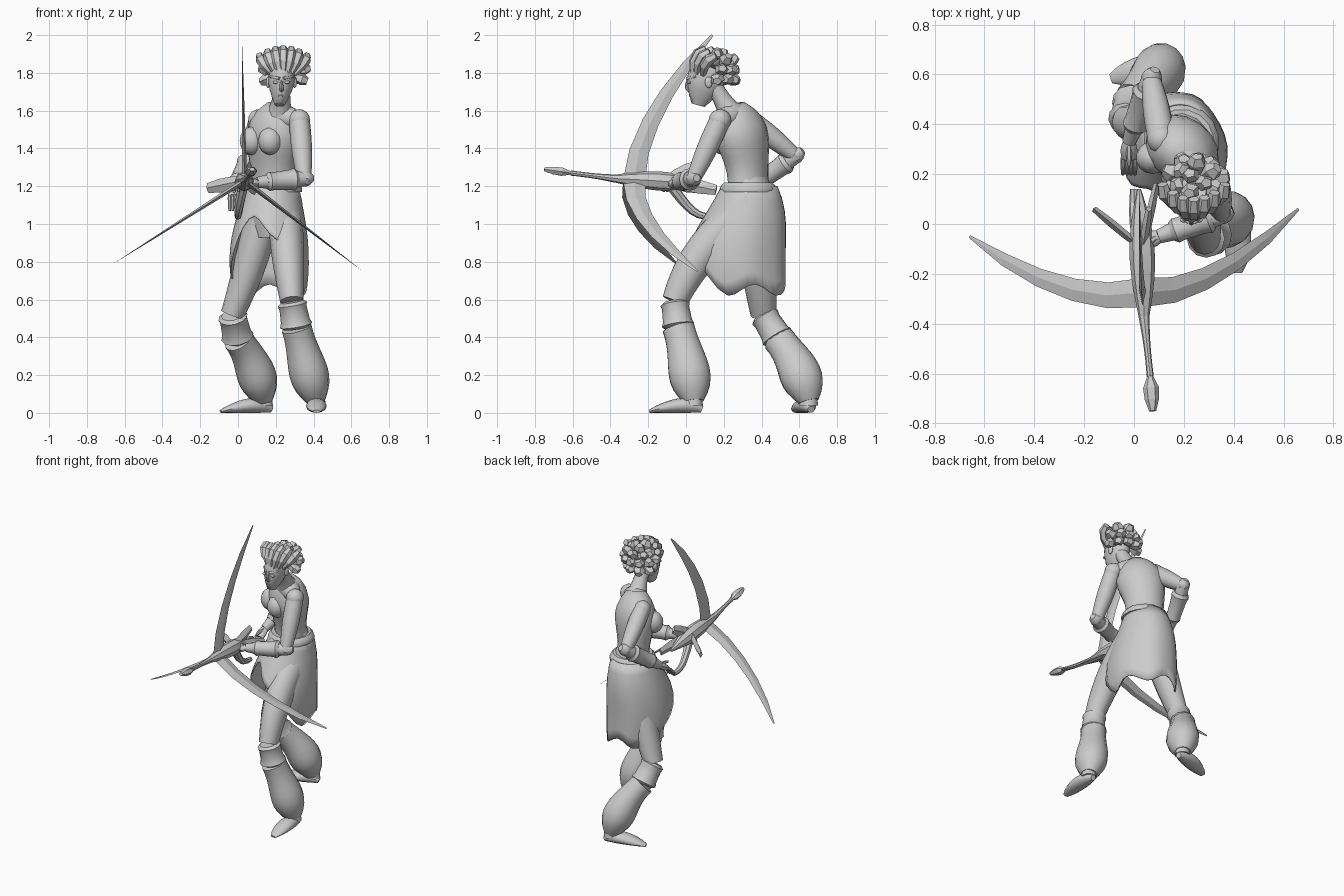
import bpy, math
from mathutils import Vector

cube = bpy.data.objects.get("Cube")
if cube:
    bpy.data.objects.remove(cube, do_unlink=True)

grey = bpy.data.materials.new("light grey")
grey.use_nodes = True
grey.diffuse_color = (.6, .6, .6, 1)
grey.node_tree.nodes["Principled BSDF"].inputs["Base Color"].default_value = grey.diffuse_color

UP, FRONT = Vector((0, 0, 1)), Vector((0, -1, 0))


def build(name, verts, faces, smooth):
    data = bpy.data.meshes.new(name)
    data.from_pydata(verts, [], faces)
    data.materials.append(grey)
    part = bpy.data.objects.new(name, data)
    bpy.context.collection.objects.link(part)
    if smooth:
        bpy.ops.object.select_all(action='DESELECT')
        part.select_set(True)
        bpy.context.view_layer.objects.active = part
        bpy.ops.object.shade_smooth_by_angle(angle=math.radians(smooth))
    return part


def loft(name, rings, sides=12, ref=None, smooth=40):
    """Skin ellipses given as (centre, half width, half depth)."""
    centres = [ring[0] for ring in rings]
    whole = (centres[-1] - centres[0]).normalized()
    if ref is None:
        ref = UP if abs(whole.z) < .7 else FRONT
    last = len(rings) - 1
    verts, faces = [], []
    for i, (centre, width, depth) in enumerate(rings):
        along = (centres[min(i + 1, last)] - centres[max(i - 1, 0)]).normalized()
        side = ref.cross(along).normalized()
        over = along.cross(side)
        for k in range(sides):
            angle = math.tau * k / sides
            verts.append(centre + side * math.cos(angle) * width + over * math.sin(angle) * depth)
    for i in range(last):
        for k in range(sides):
            a, b = i * sides + k, i * sides + (k + 1) % sides
            faces.append((a, b, b + sides, a + sides))
    faces += [tuple(reversed(range(sides))), tuple(range(last * sides, len(verts)))]
    return build(name, verts, faces, smooth)


def bend(points, t):
    """Point on the curve steered by the given points."""
    while len(points) > 1:
        points = [a.lerp(b, t) for a, b in zip(points, points[1:])]
    return points[0]


def tube(name, points, start, end, bulge=0, peak=1, flat=1, steps=7, **options):
    """Curved limb whose radius runs from start to end with a swelling between."""
    points = [Vector(p) for p in points]
    rings = []
    for i in range(steps + 1):
        t = i / steps
        radius = start + (end - start) * t + bulge * math.sin(math.pi * t ** peak)
        rings.append((bend(points, t), radius, radius * flat))
    return loft(name, rings, **options)


def cuff(name, a, b, start, end):
    """Band with a slightly flared rim at each end."""
    a, b = Vector(a), Vector(b)
    rings = []
    for t, swell in ((0, .85), (.1, 1.1), (.25, 1), (.75, 1), (.9, 1.1), (1, .85)):
        radius = (start + (end - start) * t) * swell
        rings.append((a.lerp(b, t), radius, radius))
    loft(name, rings, smooth=30)


def ball(name, centre, size):
    bpy.ops.mesh.primitive_uv_sphere_add(segments=14, ring_count=8, location=centre)
    part = bpy.context.object
    part.name, part.scale = name, size
    part.data.materials.append(grey)
    bpy.ops.object.shade_smooth()


# Torso, with the chest turned to the front right
CHEST, ACROSS = Vector((-.57, -.82, 0)), Vector((.82, -.57, 0))
WAIST = Vector((.19, .33, 1.2))
SHOULDERS = Vector((.21, .26, 1.55))
tube("hips", [(.2, .34, .93), (.2, .34, 1.1), WAIST + UP * .04], .13, .11, bulge=.03, flat=.9, ref=CHEST)
tube("torso", [WAIST - UP * .02, (.17, .33, 1.4), (.22, .25, 1.62)], .125, .075,
     bulge=.065, peak=1.9, flat=.82, steps=9, sides=16, ref=CHEST, smooth=60)
tube("shoulder_yoke", [SHOULDERS + ACROSS * .12, SHOULDERS + UP * .04, SHOULDERS - ACROSS * .12], .045, .045, bulge=.03)
tube("belt", [WAIST - UP * .03, WAIST + UP * .02], .15, .13, bulge=.01, steps=3, sides=16, ref=CHEST)
tube("neck", [(.22, .25, 1.56), (.23, .2, 1.65), (.235, .14, 1.74)], .08, .045, bulge=-.012, ref=CHEST)

# Head
tube("head", [(.22, .065, 1.63), (.23, .1, 1.76), (.24, .14, 1.88)], .026, .05,
     bulge=.032, flat=1.4, sides=16, ref=FRONT, smooth=60)
tube("nose", [(.23, .015, 1.77), (.23, -.01, 1.72), (.23, .02, 1.71)], .007, .013, sides=8)
tube("lips", [(.2, .04, 1.68), (.225, .01, 1.68), (.25, .04, 1.68)], .003, .003, bulge=.007, sides=8)

# Paired features
for sign, side in ((1, "left"), (-1, "right")):
    ball(side + "_breast", WAIST + UP * .24 + CHEST * .12 + ACROSS * .06 * sign, (.065, .065, .075))
    ball(side + "_eye", (.23 + sign * .03, .016, 1.75), (.016, .01, .008))
    ball(side + "_ear", (.23 + sign * .07, .12, 1.75), (.012, .02, .03))
    tube(side + "_brow", [(.23 + sign * .01, .006, 1.77), (.23 + sign * .06, .05, 1.78)], .009, .005, steps=2)

# Knotted hair: blunt faceted locks fanning from the crown
CROWN = Vector((.245, .165, 1.8))
for row, count in enumerate((9, 10, 7, 3)):
    lift = math.radians(30 * row - 20)
    for k in range(count):
        turn = math.tau * (k + row / 3) / count
        way = Vector((math.cos(turn) * math.cos(lift), math.sin(turn) * math.cos(lift), math.sin(lift)))
        if row > 1 or way.y > -.25:
            reach = .13 + .012 * math.sin(k * 5 + row)
            tube(f"hair_lock_{row}_{k}", [CROWN + way * .04, CROWN + way * reach], .018, .024,
                 bulge=.018, peak=1.6, steps=3, sides=5, flat=.85, smooth=0)
for k in range(-3, 4):
    u = k / 3
    root = Vector((.24 + u * .055, .03 + u * u * .06, 1.79))
    rise = Vector((u * .07, 0, .12 - u * u * .04))
    tube(f"front_lock_{k + 4}", [root, root + rise, root + rise + Vector((0, .07, .02))], .014, .022,
         bulge=.012, steps=3, sides=6, smooth=0)


# Wrap skirt, open at the front with an uneven hem
def skirt_point(angle, down):
    hem = .65 + .37 * max(0, math.cos(angle - 4.3)) ** 1.3 + .03 * math.sin(angle * 5)
    drop = (1.2 - hem) * down
    flare = math.sin(drop * 4)
    fold = 1 + .03 * math.sin(angle * 7) * drop
    return (.185 - .02 * flare + math.cos(angle) * (.135 + .075 * flare) * fold,
            .335 - .065 * flare ** 2 + math.sin(angle) * (.15 + .11 * flare) * fold, 1.2 - drop)


COLUMNS, ROWS = 36, 8
verts = [skirt_point(math.tau * k / COLUMNS, row / ROWS) for row in range(ROWS + 1) for k in range(COLUMNS)]
faces = []
for row in range(ROWS):
    for k in range(COLUMNS):
        a, b = row * COLUMNS + k, row * COLUMNS + (k + 1) % COLUMNS
        faces.append((a, a + COLUMNS, b + COLUMNS, b))
skirt = build("skirt", verts, faces, 40)
skirt.modifiers.new("Thickness", 'SOLIDIFY').thickness = .008


# Legs: thigh, knee cuff, puffed trouser, ankle and foot
def leg(side, hip, thigh, knee, shin, calf, ankle, toe):
    hip, thigh, knee, shin, calf, ankle, toe = (Vector(p) for p in (hip, thigh, knee, shin, calf, ankle, toe))
    tube(side + "_thigh", [hip, thigh, knee], .09, .062, bulge=.01, flat=1.1)
    cuff(side + "_knee_cuff", knee, shin, .07, .08)
    tube(side + "_trouser", [shin, calf, ankle], .08, .05, bulge=.043, peak=1.7, flat=1.08, steps=10, sides=14)
    tube(side + "_ankle", [ankle + UP * .04, ankle - UP * .02], .042, .05, steps=2)
    heel = Vector((ankle.x, ankle.y, 0)) - toe.normalized() * .045
    rings = []
    for i in range(9):
        t = i / 8
        fullness = math.sqrt(math.sin(math.pi * (.04 + .92 * t)))
        height = (.052 - .03 * t) * fullness
        rings.append((heel + toe * t + UP * height, .055 * fullness, height))
    loft(side + "_foot", rings, ref=UP, smooth=50)


leg("left", hip=(.25, .28, 1.05), thigh=(.26, .04, .85), knee=(.285, -.06, .59), shin=(.31, -.04, .45),
    calf=(.365, .02, .25), ankle=(.415, .04, .06), toe=(0, -.28, 0))
leg("right", hip=(.13, .36, 1.05), thigh=(.08, .38, .8), knee=(-.03, .41, .52), shin=(0, .49, .39),
    calf=(.1, .61, .25), ankle=(.135, .65, .06), toe=(-.27, -.08, 0))


# Arms: the left holds the bow, the right draws back
def arm(side, shoulder, elbow, wrist, tip, spread):
    shoulder, elbow, wrist, tip, spread = (Vector(p) for p in (shoulder, elbow, wrist, tip, spread))
    ball(side + "_shoulder", shoulder, (.058, .06, .058))
    tube(side + "_upper_arm", [shoulder, elbow], .055, .038, bulge=.008, ref=FRONT + UP / 2)
    tube(side + "_forearm", [elbow, wrist], .04, .028, bulge=.01)
    cuff(side + "_gauntlet", elbow.lerp(wrist, .15), elbow.lerp(wrist, .8), .055, .045)
    outward = (elbow - wrist).normalized()
    tube(side + "_elbow_pad", [elbow - outward * .02, elbow + outward * .05], .035, .02, bulge=.015, sides=8, steps=3)
    palm = wrist.lerp(tip, .5)
    tube(side + "_palm", [wrist, palm], .025, .03, bulge=.006, flat=.7)
    for k in range(4):
        offset = spread * (k - 1.5)
        tube(f"{side}_finger_{k + 1}", [palm + offset, tip + offset, tip + offset - UP * .03], .011, .007, steps=4, sides=6)
    tube(side + "_thumb", [wrist, palm + UP * .04, palm + UP * .03 + FRONT * .03], .014, .008, steps=4, sides=6)


arm("left", shoulder=(.325, .18, 1.55), elbow=(.35, .04, 1.24), wrist=(.1, -.05, 1.22), tip=(0, -.09, 1.2), spread=(0, .018, 0))
arm("right", shoulder=(.11, .34, 1.55), elbow=(.07, .58, 1.36), wrist=(-.02, .33, 1.18), tip=(-.02, .2, 1.1), spread=(.016, 0, 0))

# Bow: leaf-shaped stock, spear tip, curled tail and vanes
HUB = Vector((.035, -.1, 1.23))
NECK, BLADE = Vector((.04, -.37, 1.24)), Vector((.065, -.61, 1.27))
tube("bow_stock", [(.02, .14, 1.2), HUB, NECK], .008, .022, bulge=.036, sides=8, smooth=25)
tube("bow_shaft", [NECK, BLADE], .022, .014, bulge=-.004, sides=8, smooth=25)
tube("bow_spear_tip", [BLADE, (.075, -.75, 1.29)], .012, .014, bulge=.02, peak=.8, flat=.8, steps=3, sides=6, smooth=0)
tube("bow_tail", [HUB, (0, 0, 1.1), (0, .04, 1.03), (0, .14, 1.04)], .03, .016, sides=8)
for side, end in (("right", (-.16, .06, 1.19)), ("left", (.09, .16, 1.18)), ("top", (.06, .06, 1.31))):
    tube(side + "_vane", [HUB, end], .01, .012, flat=2.2, bulge=.006, steps=3, sides=4, smooth=0)


def bow_limb(name, tip_x, tip_z, shear):
    """Curved tapering blade, broad along y."""
    reach = Vector((tip_x, 0, tip_z)) - Vector((HUB.x, 0, HUB.z))
    rings = []
    for i in range(6):
        t = i / 5
        taper = max(1 - t, .01)
        centre = Vector((HUB.x, -.275 + .415 * t ** 1.7 + shear * t, HUB.z)) + reach * t
        rings.append((centre, .014 * taper, .058 * taper ** .5))
    loft(name, rings, sides=4, ref=FRONT, smooth=0)


bow_limb("top_bow_limb", .02, 2, 0)
bow_limb("left_bow_limb", .66, .75, -.08)
bow_limb("right_bow_limb", -.66, .79, -.19)
